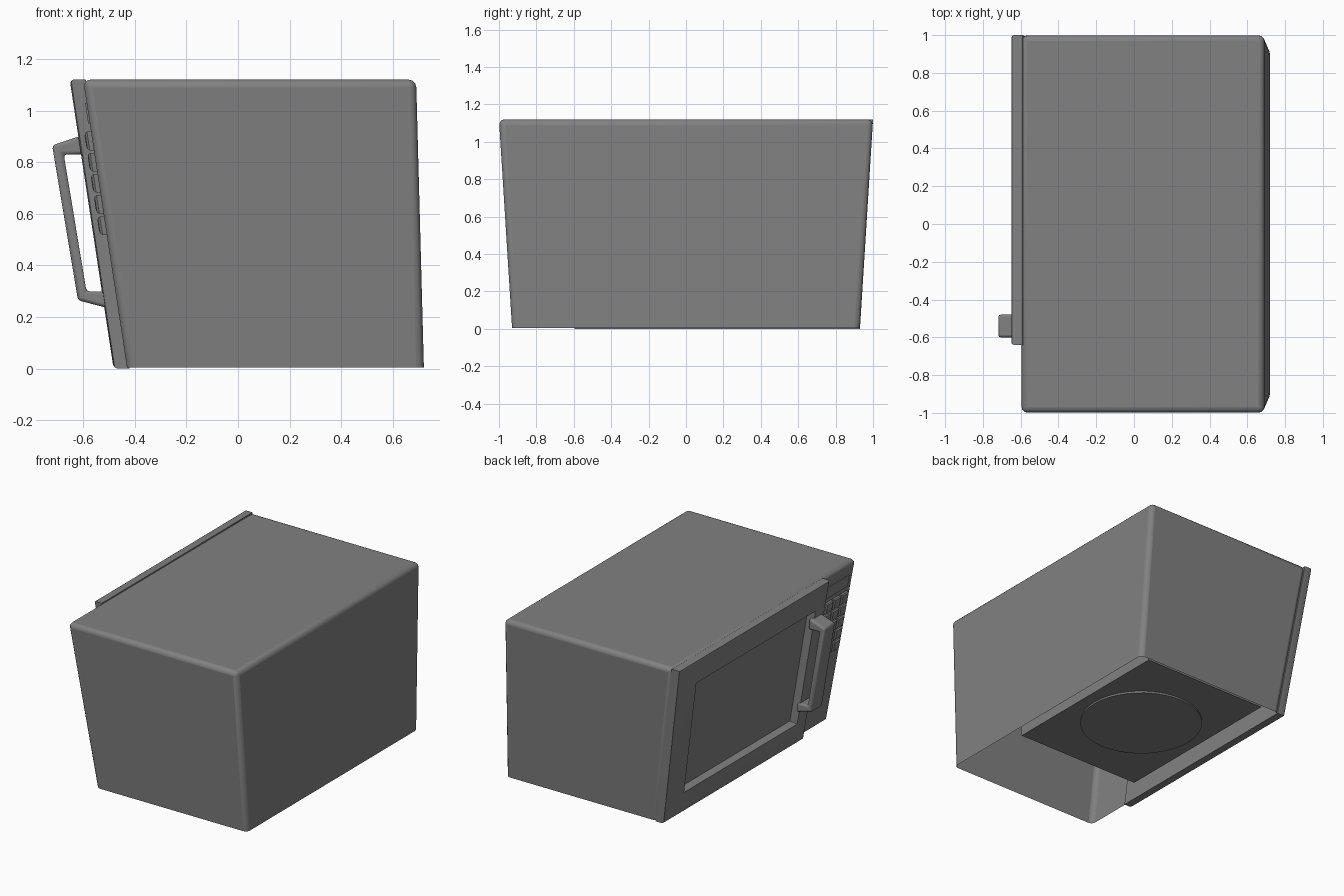
import bpy, bmesh, math

if "Cube" in bpy.data.objects:
    bpy.data.objects.remove(bpy.data.objects["Cube"])

H = 1.12  # overall height
grey = bpy.data.materials.new("dark_grey")
grey.diffuse_color = (0.22, 0.22, 0.22, 1)
grey.use_nodes = True
grey.node_tree.nodes["Principled BSDF"].inputs["Base Color"].default_value = grey.diffuse_color


def front(z):
    """x of the leaning front panel at height z"""
    return -0.43 - 0.17 * z / H


def taper(z):
    """width factor of the case at height z"""
    return 0.93 + 0.07 * z / H


def finish(name, bm, bevel=0, segments=2, angle=35):
    bmesh.ops.recalc_face_normals(bm, faces=bm.faces)
    me = bpy.data.meshes.new(name)
    bm.to_mesh(me)
    bm.free()
    me.materials.append(grey)
    ob = bpy.data.objects.new(name, me)
    bpy.context.collection.objects.link(ob)
    if bevel:
        mod = ob.modifiers.new("round", 'BEVEL')
        mod.width, mod.segments = bevel, segments
        mod.limit_method, mod.angle_limit = 'ANGLE', math.radians(30)
        mod.harden_normals = False
    bpy.ops.object.select_all(action='DESELECT')
    ob.select_set(True)
    bpy.context.view_layer.objects.active = ob
    bpy.ops.object.shade_smooth_by_angle(angle=math.radians(angle))
    return ob


def loft(bm, rings, cap_first=True, cap_last=True):
    loops = [[bm.verts.new(p) for p in r] for r in rings]
    for a, b in zip(loops, loops[1:]):
        n = len(a)
        for i in range(n):
            bm.faces.new((a[i], a[(i + 1) % n], b[(i + 1) % n], b[i]))
    if cap_first:
        bm.faces.new(loops[0])
    if cap_last:
        bm.faces.new(loops[-1])


def panel_ring(y0, y1, z0, z1, d, inset=0):
    """rectangle lying parallel to the front panel, d in front of it"""
    y0, y1, z0, z1 = y0 + inset, y1 - inset, z0 + inset, z1 - inset
    return [(front(z) - d, y * taper(z), z)
            for y, z in ((y0, z0), (y1, z0), (y1, z1), (y0, z1))]


def level_ring(x0, x1, y0, y1, z):
    return [(x0, y0, z), (x1, y0, z), (x1, y1, z), (x0, y1, z)]


# Case: tapered shell, open underneath
bm = bmesh.new()
loft(bm, [level_ring(front(0), 0.72, -0.93, 0.93, 0.005),
          level_ring(front(H), 0.69, -1, 1, H)], cap_first=False)
finish("case", bm, bevel=0.03, segments=3)

# Cooking chamber inside the case, seen from below
bm = bmesh.new()
loft(bm, [level_ring(-0.40, 0.54, -0.475, 0.79, 0.10),
          level_ring(-0.53, 0.54, -0.475, 0.79, 0.95)])
finish("chamber", bm)

# Turntable seat under the chamber floor
bm = bmesh.new()
loft(bm, [[(0.07 + r * math.cos(t * math.tau / 40),
            0.155 + r * math.sin(t * math.tau / 40), z) for t in range(40)]
          for r, z in ((0.39, 0.11), (0.39, 0.088))])
finish("turntable_seat", bm)

# Door with a recessed window
door = (-0.64, 1.0, 0.0, H)
window = (-0.52, 0.79, 0.15, 0.95)
bm = bmesh.new()
loft(bm, [panel_ring(*door, -0.01),
          panel_ring(*door, 0.038),
          panel_ring(*door, 0.047, 0.005),
          panel_ring(*door, 0.052, 0.016),
          panel_ring(*window, 0.052),
          panel_ring(*window, 0.004, 0.015)])
finish("door", bm)

# Handle: bracket profile extruded sideways
profile = [(-0.60, 0.905), (-0.72, 0.865), (-0.62, 0.265), (-0.505, 0.235),
           (-0.51, 0.30), (-0.587, 0.30), (-0.675, 0.83), (-0.595, 0.83)]
bm = bmesh.new()
loft(bm, [[(x, y, z) for x, z in profile] for y in (-0.60, -0.48)])
finish("handle", bm, bevel=0.012)

# Keypad: five rows of three rounded buttons
bm = bmesh.new()
for row in range(5):
    for col in range(3):
        z, y = 0.882 - 0.082 * row, -0.735 - 0.085 * col
        key = (y - 0.037, y + 0.037, z - 0.036, z + 0.036)
        loft(bm, [panel_ring(*key, -0.005), panel_ring(*key, 0.016),
                  panel_ring(*key, 0.024, 0.006), panel_ring(*key, 0.027, 0.016)],
             cap_first=False)
finish("buttons", bm)

# Display plate above the keypad
bm = bmesh.new()
display = (-0.94, -0.70, 0.95, 1.03)
loft(bm, [panel_ring(*display, -0.002), panel_ring(*display, 0.006)])
finish("display", bm)
